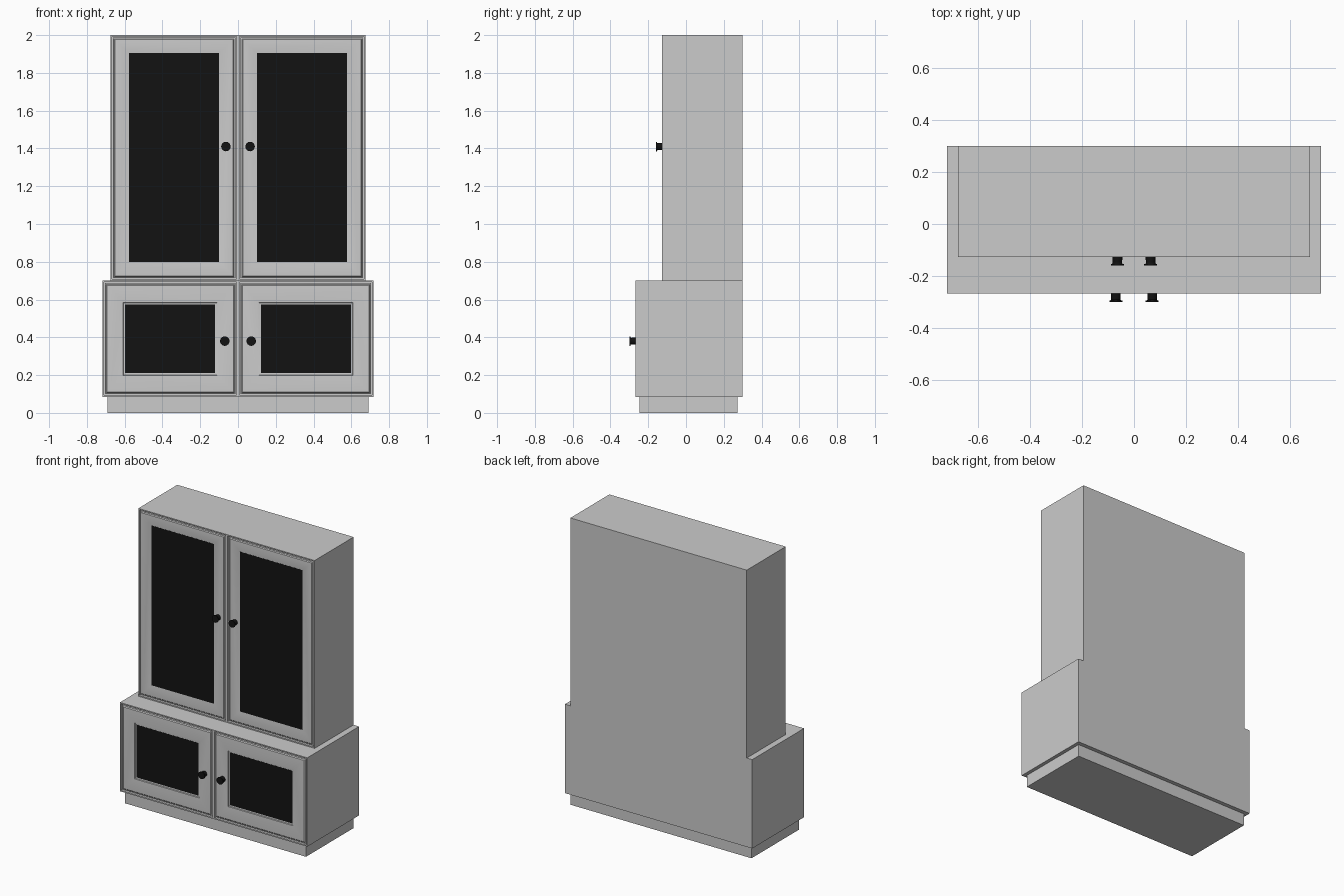
import bpy, bmesh, math

if "Cube" in bpy.data.objects:
    bpy.data.objects.remove(bpy.data.objects["Cube"])

black = bpy.data.materials.new("black_panel")
black.diffuse_color = (0.006, 0.006, 0.006, 1)
black.use_nodes = True
black.node_tree.nodes["Principled BSDF"].inputs["Base Color"].default_value = black.diffuse_color


def finish(name, bm, mat=None, angle=30):
    """Turn a right-half bmesh into an object mirrored across x = 0."""
    bmesh.ops.recalc_face_normals(bm, faces=bm.faces)
    me = bpy.data.meshes.new(name)
    bm.to_mesh(me)
    bm.free()
    ob = bpy.data.objects.new(name, me)
    bpy.context.collection.objects.link(ob)
    if mat:
        me.materials.append(mat)
    bpy.ops.object.select_all(action='DESELECT')
    ob.select_set(True)
    bpy.context.view_layer.objects.active = ob
    bpy.ops.object.shade_smooth_by_angle(angle=math.radians(angle))
    mirror = ob.modifiers.new("mirror", 'MIRROR')
    mirror.use_clip = True
    return ob


def loft(name, rings, mat=None):
    """Skin rectangles (x0, x1, z0, z1, y) in order and cap both ends."""
    bm = bmesh.new()
    loops = [[bm.verts.new(p) for p in
              ((x0, y, z0), (x1, y, z0), (x1, y, z1), (x0, y, z1))]
             for x0, x1, z0, z1, y in rings]
    for a, b in zip(loops, loops[1:]):
        for i in range(4):
            j = (i + 1) % 4
            quad = (a[i], a[j], b[j], b[i])
            if any(abs(v.co.x) > 1e-5 for v in quad):   # no wall on the mirror plane
                bm.faces.new(quad)
    bm.faces.new(loops[0])
    bm.faces.new(loops[-1])
    return finish(name, bm, mat)


def door(name, outer, inner, front, profile):
    """Moulded frame from outer to inner rectangle; profile = (t, depth behind front)."""
    def rect(t, depth):
        return tuple(o + (i - o) * t for o, i in zip(outer, inner)) + (front + depth,)
    loft(name + "_frame", [rect(t, d) for t, d in profile])
    d = profile[-1][1]
    loft(name + "_panel", [inner + (front + d + 0.002,), inner + (front + d - 0.001,)], black)


def knob(name, x, z, front):
    """Round pull turned about the y axis."""
    profile = ((0.019, 0.012), (0.019, -0.012), (0.0175, -0.022),
               (0.020, -0.027), (0.025, -0.027), (0.025, -0.033))
    n = 24
    bm = bmesh.new()
    loops = [[bm.verts.new((x + r * math.cos(2 * math.pi * k / n), front + y,
                            z + r * math.sin(2 * math.pi * k / n))) for k in range(n)]
             for r, y in profile]
    for a, b in zip(loops, loops[1:]):
        for k in range(n):
            j = (k + 1) % n
            bm.faces.new((a[k], a[j], b[j], b[k]))
    bm.faces.new(loops[0])
    bm.faces.new(loops[-1])
    finish(name, bm, black)


BACK, LOW_FRONT, UP_FRONT = 0.30, -0.267, -0.126


def carcass(name, w, z0, z1, front, pocket):
    """Cabinet body with a shallow pocket for each door."""
    outer = (0, w, z0, z1)
    loft(name, [outer + (BACK,), outer + (front,),
                pocket + (front,), pocket + (front + 0.02,)])


# plinth
loft("plinth", [(0, 0.692, 0, 0.085, 0.272), (0, 0.692, 0, 0.085, -0.245)])

# cabinet bodies
carcass("lower_cabinet", 0.717, 0.085, 0.70, LOW_FRONT, (0.008, 0.709, 0.094, 0.692))
carcass("upper_cabinet", 0.675, 0.70, 2.0, UP_FRONT, (0.008, 0.667, 0.708, 1.992))

# doors with moulded frames
door("upper_door", (0.013, 0.662, 0.713, 1.987), (0.10, 0.577, 0.80, 1.905), UP_FRONT,
     ((0, 0.02), (0, 0.008), (0.08, 0.007), (0.14, 0.001), (0.3, 0.0),
      (0.8, 0.003), (1.0, 0.006)))
door("lower_door", (0.013, 0.704, 0.099, 0.687), (0.121, 0.597, 0.21, 0.574), LOW_FRONT,
     ((0, 0.02), (0, 0.008), (0.06, 0.007), (0.11, 0.001), (0.25, 0.0),
      (0.82, 0.002), (0.9, 0.003), (0.92, 0.009), (1.0, 0.010)))

# knobs
knob("upper_knob", 0.064, 1.41, UP_FRONT)
knob("lower_knob", 0.07, 0.38, LOW_FRONT)
